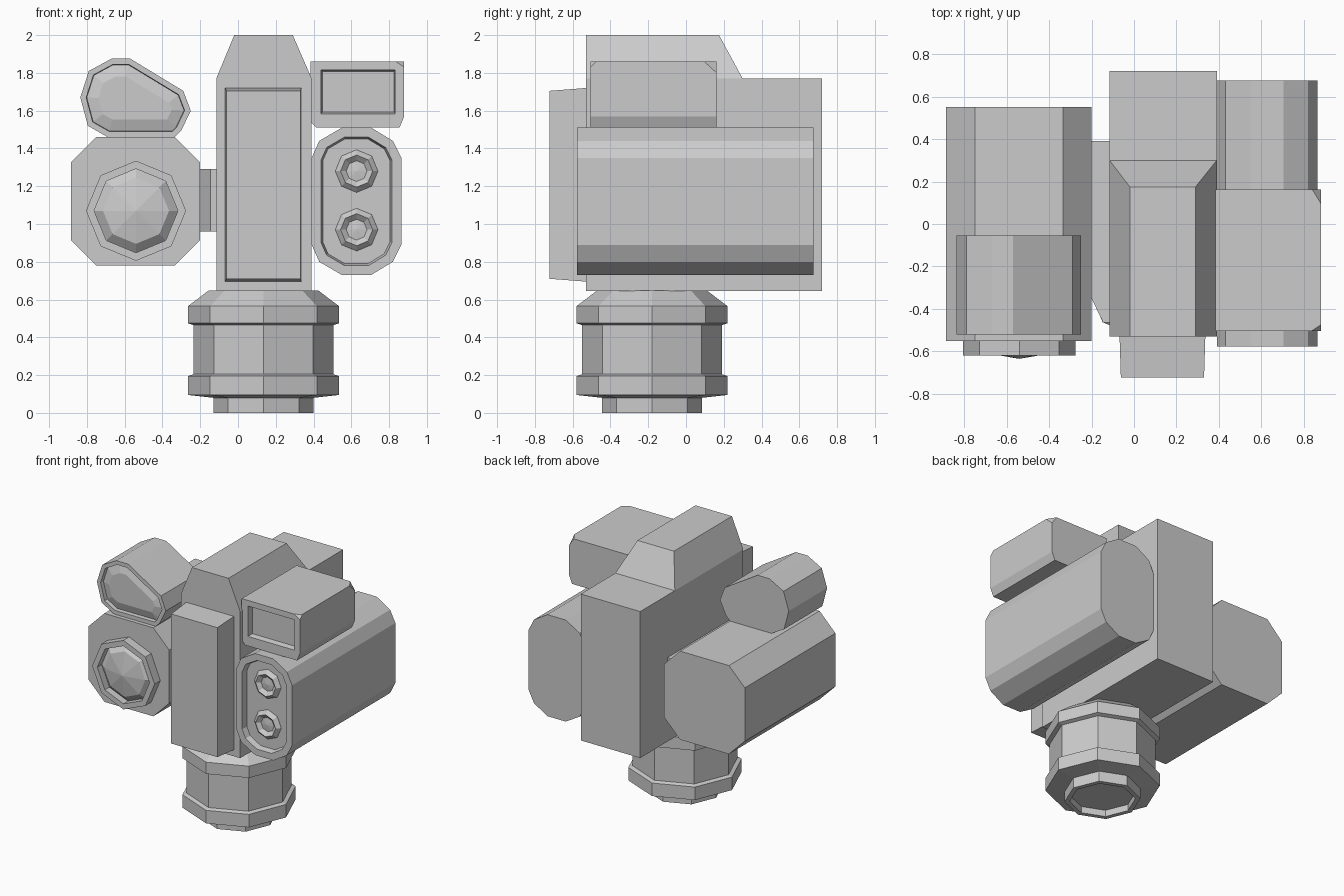
import bpy, bmesh, math
from mathutils import Vector

if "Cube" in bpy.data.objects:
    bpy.data.objects.remove(bpy.data.objects["Cube"])


def finish(name, bm):
    bmesh.ops.recalc_face_normals(bm, faces=bm.faces)
    me = bpy.data.meshes.new(name)
    bm.to_mesh(me)
    bm.free()
    ob = bpy.data.objects.new(name, me)
    bpy.context.collection.objects.link(ob)
    return ob


def hull(name, pts):
    """Convex solid around a few corner points."""
    bm = bmesh.new()
    for p in pts:
        bm.verts.new(p)
    bmesh.ops.convex_hull(bm, input=bm.verts[:])
    bmesh.ops.dissolve_limit(bm, angle_limit=0.01, verts=bm.verts[:], edges=bm.edges[:])
    return finish(name, bm)


def box_pts(x0, x1, y0, y1, z0, z1):
    return [(x, y, z) for x in (x0, x1) for y in (y0, y1) for z in (z0, z1)]


def prism(name, pts, y0, y1, steps=()):
    """Extrude an x-z outline along y; steps are (inset, y shift) on the front face."""
    bm = bmesh.new()
    front = [bm.verts.new((x, y0, z)) for x, z in pts]
    back = [bm.verts.new((x, y1, z)) for x, z in pts]
    face = bm.faces.new(front)
    bm.faces.new(back[::-1])
    n = len(pts)
    for i in range(n):
        j = (i + 1) % n
        bm.faces.new((front[j], front[i], back[i], back[j]))
    bmesh.ops.recalc_face_normals(bm, faces=bm.faces)
    for inset, shift in steps:
        bmesh.ops.inset_region(bm, faces=[face], thickness=inset, use_even_offset=True)
        for v in face.verts:
            v.co.y += shift
    return finish(name, bm)


def lathe(name, profile, centre, facing_front=False, sides=8):
    """Turn (radius, height) points; height runs along z, or along -y if facing front."""
    bm = bmesh.new()
    rings = []
    for r, h in profile:
        ring = []
        for i in range(sides):
            a = 2 * math.pi * i / sides
            u, v = r * math.cos(a), r * math.sin(a)
            p = Vector((u, -h, v)) if facing_front else Vector((u, v, h))
            ring.append(bm.verts.new(p + Vector(centre)))
        rings.append(ring)
    for a, b in zip(rings, rings[1:]):
        for i in range(sides):
            j = (i + 1) % sides
            bm.faces.new((a[i], a[j], b[j], b[i]))
    bm.faces.new(rings[0])
    bm.faces.new(rings[-1])
    bmesh.ops.remove_doubles(bm, verts=bm.verts[:], dist=0.0005)
    return finish(name, bm)


# Central body, sloped roof and tapered front plate
hull("central_body", box_pts(-0.115, 0.39, -0.53, 0.72, 0.645, 1.77))
hull("sloped_roof",
     [(x, y, 1.77) for x in (-0.115, 0.39) for y in (-0.53, 0.30)] +
     [(x, y, 2.0) for x in (-0.02, 0.29) for y in (-0.53, 0.175)])
hull("front_plate",
     [(x, -0.53, z) for x in (-0.068, 0.336) for z in (0.695, 1.72)] +
     [(x, -0.722, z) for x in (-0.062, 0.33) for z in (0.71, 1.705)])

# Eight-sided neck with two collars and a hollow foot
lathe("neck", [(0.23, 0.05), (0.23, 0), (0.265, 0), (0.265, 0.08), (0.4, 0.095),
               (0.4, 0.195), (0.37, 0.205), (0.37, 0.465), (0.4, 0.475),
               (0.4, 0.565), (0.29, 0.648)], (0.135, -0.18, 0))

# Bracket to the left housing
hull("side_bracket", [(x, y, z) for z in (0.96, 1.29) for x, y in
                      ((-0.21, 0.39), (-0.1, 0.39), (-0.1, -0.465),
                       (-0.145, -0.465), (-0.2, -0.33), (-0.21, -0.33))])

# Left lamp housing with faceted lens
prism("left_housing", [(-0.885, 0.915), (-0.75, 0.78), (-0.335, 0.78), (-0.2, 0.915),
                       (-0.2, 1.325), (-0.335, 1.46), (-0.75, 1.46), (-0.885, 1.325)],
      -0.55, 0.55)
lathe("left_lens", [(0.265, -0.02), (0.265, 0.07), (0.222, 0.07), (0.222, 0.015),
                    (0.175, 0.055), (0.0001, 0.085)], (-0.54, -0.55, 1.07), True)

# Upper left pod with a shallow bulging window
prism("upper_left_pod", [(-0.67, 1.875), (-0.57, 1.875), (-0.29, 1.705), (-0.25, 1.60),
                         (-0.30, 1.495), (-0.335, 1.46), (-0.69, 1.46), (-0.795, 1.52),
                         (-0.835, 1.67), (-0.79, 1.81)],
      -0.52, -0.055, [(0.03, 0), (0.003, 0.03), (0.06, -0.02)])

# Lower right housing with recessed front and two dished lamps
upper = [(0.55, 1.51), (0.705, 1.51), (0.82, 1.44), (0.865, 1.35)]
right = upper + [(x, 2.24 - z) for x, z in upper[::-1]]
left = [(0.43, 0.80), (0.39, 0.89), (0.39, 1.35), (0.43, 1.44)]
prism("right_housing", right + left, -0.578, 0.675, [(0.05, 0), (0.01, 0.045)])
for label, z in (("upper", 1.28), ("lower", 0.97)):
    lathe(label + "_lamp", [(0.115, -0.01), (0.112, 0.005), (0.085, 0.03), (0.055, 0.005),
                            (0.0001, 0.012)], (0.628, -0.533, z), True)

# Upper right box with clipped corners and a recessed window
y0, y1 = -0.505, 0.162
box = hull("upper_right_box",
           [(x, y, z) for y in (y0, y1) for x, z in
            ((0.385, 1.86), (0.385, 1.54), (0.415, 1.51), (0.855, 1.51), (0.88, 1.57))] +
           [(0.835, y0, 1.86), (0.88, y0, 1.83), (0.88, y0 + 0.03, 1.86),
            (0.84, y1, 1.86), (0.88, y1, 1.80), (0.88, y1 - 0.065, 1.86)])
cutter = hull("window_cutter",
              [(x, y0 - 0.04, z) for x in (0.43, 0.84) for z in (1.575, 1.825)] +
              [(x, y0 + 0.04, z) for x in (0.447, 0.825) for z in (1.592, 1.808)])
cutter.hide_render = True
cutter.hide_viewport = True
cut = box.modifiers.new("window", 'BOOLEAN')
cut.operation = 'DIFFERENCE'
cut.solver = 'EXACT'
cut.object = cutter
